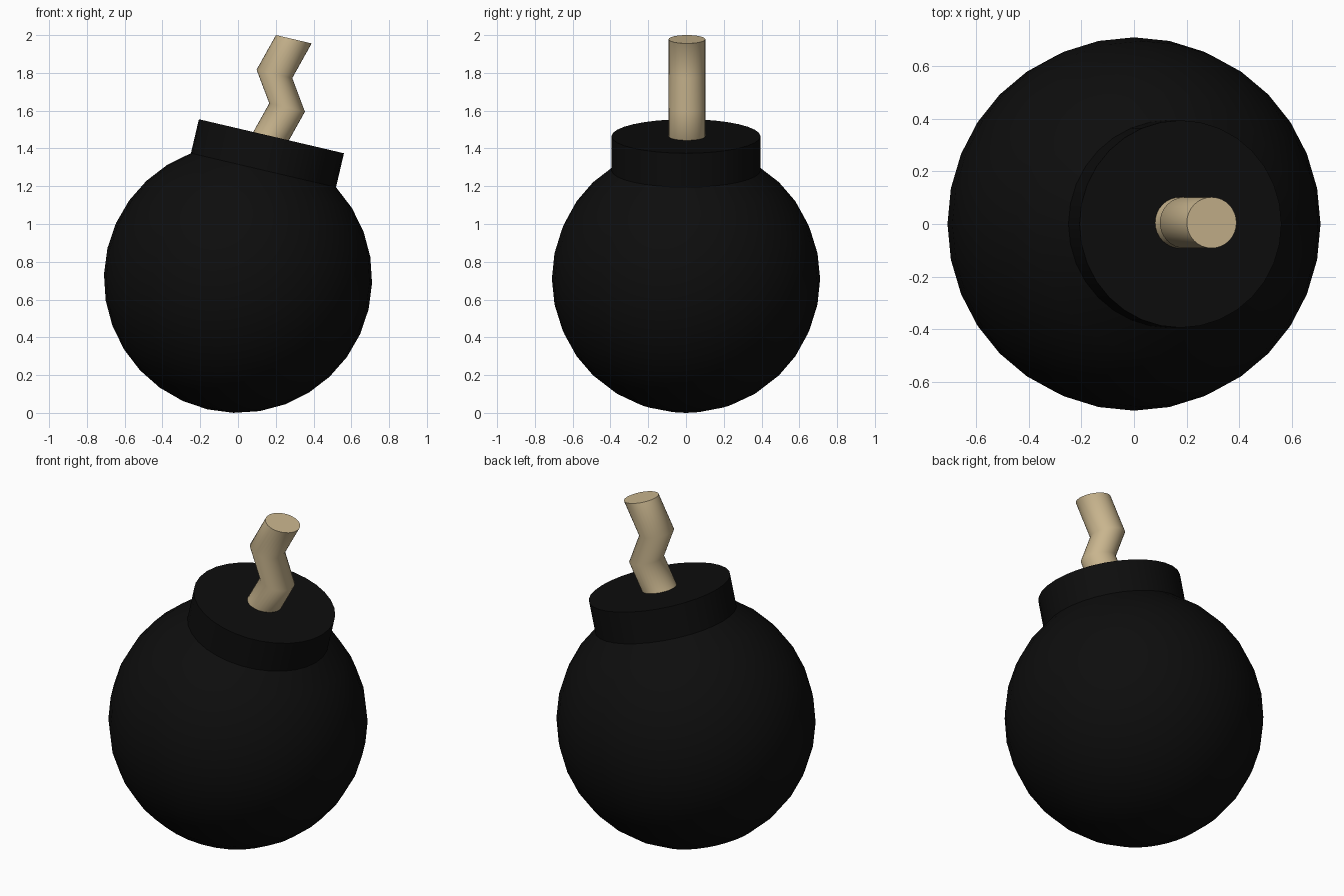
import bpy, bmesh
from math import sin, cos, pi, radians

if "Cube" in bpy.data.objects:
    bpy.data.objects.remove(bpy.data.objects["Cube"])

R = 0.71                  # ball radius
TILT = radians(13.2)      # whole bomb leans towards +x
SIDES = 32


def material(name, rgb):
    mat = bpy.data.materials.new(name)
    mat.diffuse_color = (*rgb, 1)
    mat.use_nodes = True
    mat.node_tree.nodes["Principled BSDF"].inputs["Base Color"].default_value = mat.diffuse_color
    return mat


def loft(name, rings, sharp_rings, mat):
    """Skin a stack of (x offset, y offset, height, radius) rings; listed rings get a hard edge."""
    bm = bmesh.new()
    loops = []
    for ox, oy, h, r in rings:
        loops.append([bm.verts.new((ox + r * cos(2 * pi * i / SIDES),
                                    oy + r * sin(2 * pi * i / SIDES), h))
                      for i in range(SIDES)])
    for a, b in zip(loops, loops[1:]):
        for i in range(SIDES):
            j = (i + 1) % SIDES
            bm.faces.new((a[i], a[j], b[j], b[i]))
    if rings[0][3] > 0:
        bm.faces.new(loops[0][::-1])
    bm.faces.new(loops[-1])
    for f in bm.faces:
        f.smooth = True
    for k in sharp_rings:
        loop = loops[k]
        for i in range(SIDES):
            bm.edges.get((loop[i], loop[(i + 1) % SIDES])).smooth = False
    # a zero-radius ring collapses into a pole
    bmesh.ops.remove_doubles(bm, verts=bm.verts, dist=1e-5)
    mesh = bpy.data.meshes.new(name)
    bm.to_mesh(mesh)
    bm.free()
    mesh.materials.append(mat)
    obj = bpy.data.objects.new(name, mesh)
    obj.location = (0, 0, R)
    obj.rotation_euler = (0, TILT, 0)
    bpy.context.collection.objects.link(obj)
    return obj


black = material("black_iron", (0.004, 0.004, 0.004))
tan = material("fuse_cord", (0.58, 0.46, 0.27))

# Ball: 16-ring sphere cut at the third ring, extruded up into the collar
ball = [(0, 0, -R * cos(pi * k / 16), R * sin(pi * k / 16) if k else 0) for k in range(14)]
collar_top = (0, 0, 0.775, ball[-1][3])
loft("bomb_body", ball + [collar_top], (13, 14), black)

# Fuse: zigzag cord whose rings all stay parallel to the collar top
path = [(-0.002, 0.775), (0.046, 0.942), (-0.06, 1.10), (-0.002, 1.302)]
loft("fuse", [(x, 0.005, h, 0.097) for x, h in path], (0, 3), tan)
